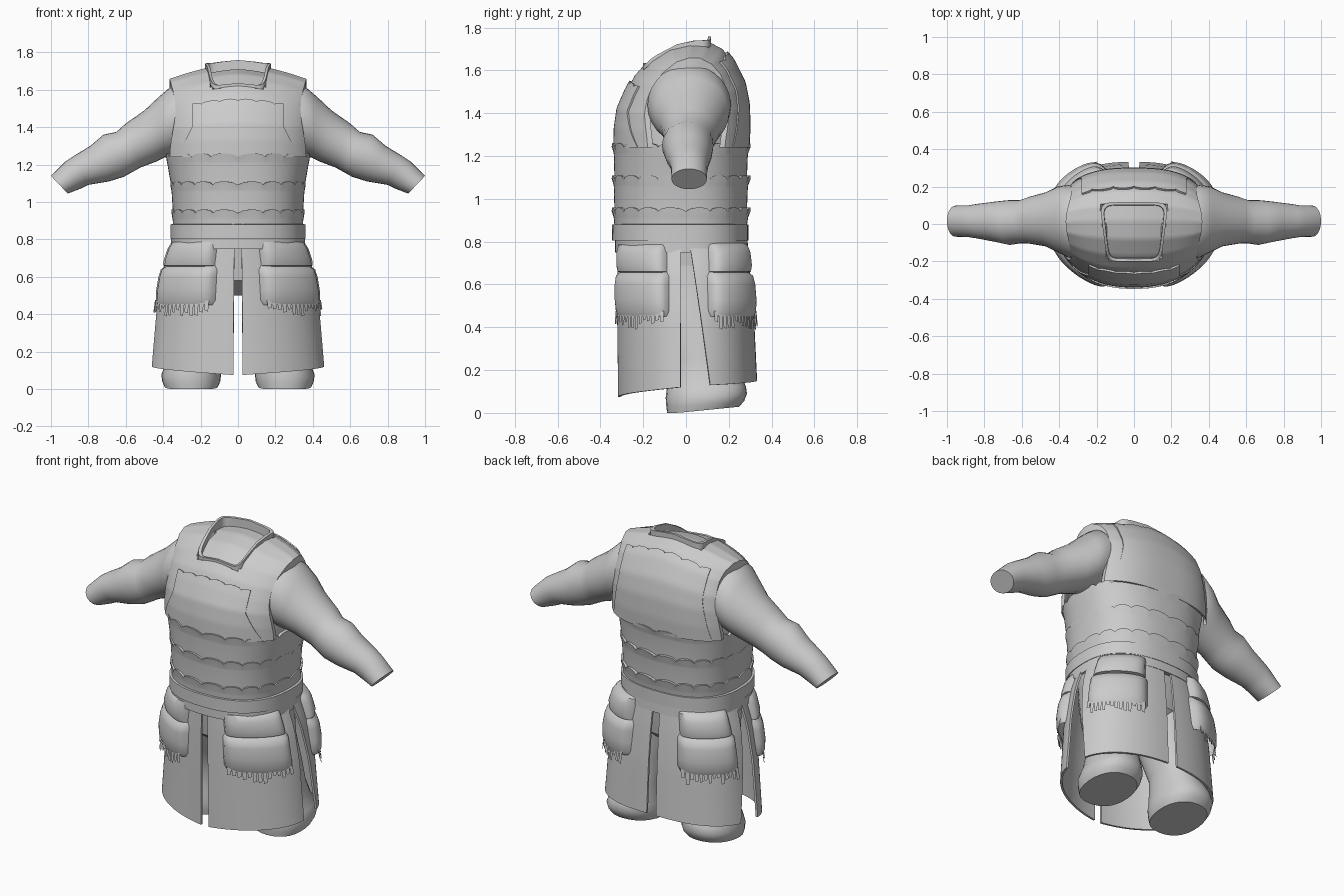
import bpy, bmesh, random
from math import sin, cos, pi, radians

random.seed(4)
cube = bpy.data.objects.get("Cube")
if cube:
    bpy.data.objects.remove(cube)

grey = bpy.data.materials.new("plain_grey")
grey.use_nodes = True
COLOUR = (0.6, 0.6, 0.6, 1)
grey.diffuse_color = COLOUR
grey.node_tree.nodes["Principled BSDF"].inputs["Base Color"].default_value = COLOUR


# ---- helpers ----
def skin(name, rows, closed=False, caps=False, thick=0, angle=35):
    """Join rows of points into a surface."""
    bm = bmesh.new()
    vs = [[bm.verts.new(p) for p in row] for row in rows]
    n = len(rows[0])
    for a, b in zip(vs, vs[1:]):
        for i in range(n if closed else n - 1):
            j = (i + 1) % n
            bm.faces.new((a[i], a[j], b[j], b[i]))
    if caps:
        bm.faces.new(vs[0][::-1])
        bm.faces.new(vs[-1])
    bmesh.ops.recalc_face_normals(bm, faces=bm.faces)
    if thick:
        bmesh.ops.solidify(bm, geom=bm.faces[:], thickness=thick)
        bmesh.ops.recalc_face_normals(bm, faces=bm.faces)
    return finish(name, bm, angle)


def finish(name, bm, angle=35):
    me = bpy.data.meshes.new(name)
    bm.to_mesh(me)
    bm.free()
    me.materials.append(grey)
    ob = bpy.data.objects.new(name, me)
    bpy.context.collection.objects.link(ob)
    bpy.ops.object.select_all(action='DESELECT')
    ob.select_set(True)
    bpy.context.view_layer.objects.active = ob
    bpy.ops.object.shade_smooth_by_angle(angle=radians(angle))
    return ob


def power(v, e):
    return abs(v) ** e * (1 if v >= 0 else -1)


def oval(a, rx, front, back, n=2.4):
    """Point on a squarish oval with its own front and back depth."""
    s = power(sin(a), 2 / n)
    return rx * power(cos(a), 2 / n), s * (back if s > 0 else front)


def lerp_list(pts, t):
    t = min(max(t, 0), 1) * (len(pts) - 1)
    i = min(int(t), len(pts) - 2)
    return [p + (q - p) * (t - i) for p, q in zip(pts[i], pts[i + 1])]


def tube(rings, count=64, scallop=()):
    """Stack of body rings: z, half width, front, back."""
    rows = []
    for k, (z, rx, f, b) in enumerate(rings):
        row = []
        for i in range(count):
            a = 2 * pi * i / count
            dz = 0.018 * abs(sin(a * 10)) ** 0.5 - 0.008 if k in scallop else 0
            row.append((*oval(a, rx, f, b), z + dz))
        rows.append(row)
    return rows


# ---- torso, belt and waist bands ----
skin("undershirt", tube([(.5, .18, .14, .14), (.58, .29, .24, .22), (.78, .31, .27, .25),
     (1.2, .33, .29, .26), (1.4, .33, .27, .25), (1.56, .30, .2, .21)]), True, True)
skin("hip_band", tube([(.755, .34, .3, .26), (.75, .358, .331, .291), (.82, .358, .331, .287)]), True)
skin("belt", tube([(.81, .33, .3, .26), (.805, .362, .345, .291), (.88, .362, .346, .291),
     (.885, .33, .3, .26)]), True)
for k, (z0, z1, w0, w1) in enumerate([(.87, .95, .348, .356), (.93, 1.1, .347, .362),
                                      (1.08, 1.25, .356, .385)]):
    skin(f"waist_band_{k + 1}", tube([(z0, w0, .334, .284), (z1 - .045, w1 - .007, .337, .289),
         (z1 - .035, w1 - .005, .338, .291), (z1, w1, .347, .302), (z1, w1 - .02, .325, .28),
         (z1 - .04, w1 - .025, .32, .275)], 160, (3, 4)), True)

# ---- upper vest: an arch over the shoulders, swept sideways ----
ARCH = [(-.33, 1.24), (-.328, 1.33), (-.315, 1.42), (-.28, 1.5), (-.24, 1.575), (-.17, 1.655),
        (-.08, 1.715), (.02, 1.74), (.1, 1.737), (.17, 1.70), (.22, 1.64), (.27, 1.54),
        (.29, 1.44), (.293, 1.33), (.288, 1.24)]


def narrowing(x, y):
    n = 2.2 if y < 0 else 2.6
    return (1 - abs(x / .42) ** n) ** (1 / n)


def drop(x):
    return 1 - .16 * abs(x / .36) ** 1.6


def vest_point(x, u, grow=1.0):
    y, z = lerp_list(ARCH, u)
    return x, y * narrowing(x, y) * grow, 1.24 + (z - 1.24) * drop(x) * grow


def vest_top(x, y):
    t = y / narrowing(x, y)
    for (y0, z0), (y1, z1) in zip(ARCH, ARCH[1:]):
        if y0 <= t <= y1 and y1 > y0:
            return 1.24 + (z0 + (z1 - z0) * (t - y0) / (y1 - y0) - 1.24) * drop(x)
    return 1.6


def collar_half(y):
    return .142 + .035 * (y + .19) / .29


rows = []
NV, NU = 84, 60
for j in range(NV + 1):
    u = j / NV
    reach = .365 - .03 * sin(2 * pi * u) ** 2
    row = []
    for i in range(NU + 1):
        x = reach * (2 * i / NU - 1)
        x, y, z = vest_point(x, u)
        if -.19 < y < .107 and abs(x) < collar_half(y) - .006 and z > 1.5:
            z -= .03
        row.append((x, y, z))
    # folded armhole rims
    rim = [vest_point(s * reach, u, .86) for s in (-1, 1)]
    rows.append([rim[0]] + row + [rim[1]])
skin("vest", rows)

# ---- collar frame ----
outline = []
for i in range(48):
    cx, cy = oval(2 * pi * i / 48, 1, 1, 1, 7)
    y = -.042 + cy * .154
    outline.append((cx * collar_half(y), y))
rows = []
for scale, lift in [(1.03, -.02), (1.03, .022), (.935, .022), (.92, -.045)]:
    rows.append([(x * scale, -.042 + (y + .042) * scale, vest_top(x, y) + lift + .06 * y)
                 for x, y in outline])
skin("collar", rows, True)

# ---- chest and back plates lying on the vest ----
for name, start, end, top in [("chest_plate", 0, .257, .243), ("back_plate", 1, .668, .28)]:
    rows = []
    for j in range(25):
        h = j / 24
        half = top + (.33 - top) * max(0, 1 - h / .55)
        row = []
        for i in range(61):
            v = i / 30 - 1
            u = start + (end - start) * h
            if j == 24:
                u += (end - start) * .045 * (abs(sin(v * pi * 2.5)) ** .5 - 1)
            row.append(vest_point(v * half, u, 1.03))
        rows.append(row)
    skin(name, rows, thick=.012)

# ---- sleeves: upper edge x, z, lower edge x, z, middle y, half depth ----
SLEEVE = [(.27, 1.63, .29, 1.27, .01, .18), (.35, 1.625, .35, 1.25, .015, .195),
          (.42, 1.565, .40, 1.235, .025, .175), (.5, 1.49, .44, 1.215, .025, .145),
          (.6, 1.42, .52, 1.185, .02, .125), (.65, 1.375, .565, 1.16, .012, .116),
          (.72, 1.36, .61, 1.135, .008, .12), (.79, 1.3, .69, 1.11, .012, .108),
          (.88, 1.245, .8, 1.092, .015, .092), (.925, 1.215, .845, 1.07, .015, .085),
          (1.0, 1.14, .91, 1.045, .015, .083)]
# ---- trouser legs: z, middle x, middle y, half width, half depth ----
LEG = [(0, .25, .08, .143, .168), (.03, .25, .09, .155, .182), (.07, .25, .095, .16, .19),
       (.11, .245, .095, .15, .185), (.16, .235, .09, .138, .172), (.25, .225, .08, .13, .15),
       (.4, .2, .05, .145, .16), (.52, .165, .02, .15, .2), (.7, .15, 0, .15, .23)]
# ---- skirt rings from hem to waist: z, half width, front, back ----
SKIRT = [(.10, .465, .318, .335), (.45, .435, .322, .318), (.65, .4, .322, .3), (.79, .35, .32, .282)]


def skirt_point(a, z, out=0):
    _, rx, f, b = lerp_list(SKIRT, 0)
    for lo, hi in zip(SKIRT, SKIRT[1:]):
        if z >= lo[0]:
            _, rx, f, b = lerp_list([lo, hi], (z - lo[0]) / (hi[0] - lo[0]))
    # rounder in front than behind
    return (*oval(a, rx + out, f + out, b + out, 1.9 if a < 0 else 2.4), z)


FLAPS = [("pouch_top", [(.655, .012), (.66, .036), (.69, .046), (.75, .046), (.785, .034), (.795, 0)]),
         ("pouch_body", [(.45, .03), (.475, .042), (.53, .05), (.6, .05), (.64, .042), (.662, .01)])]

for side, sx in (("left", 1), ("right", -1)):
    rows = []
    for tx, tz, bx, bz, my, dy in SLEEVE:
        row = []
        for i in range(28):
            c, s = cos(2 * pi * i / 28), sin(2 * pi * i / 28)
            row.append((sx * ((tx + bx) / 2 + (tx - bx) / 2 * c), my + dy * s,
                        (tz + bz) / 2 + (tz - bz) / 2 * c))
        rows.append(row)
    skin(side + "_sleeve", rows, True, True, angle=50)

    rows = []
    for z, mx, my, rx, ry in LEG:
        row = []
        for i in range(28):
            x, y = oval(2 * pi * i / 28, rx, ry, ry, 2.2)
            tilt = .1 * max(0, y + .12) * max(0, 1 - z / .2)
            row.append((sx * (mx + x), my + y, z + tilt))
        rows.append(row)
    skin(side + "_leg", rows, True, True)

    for end, sy in (("front", -1), ("back", 1)):
        # skirt panel, split at the middle and at the side
        rows = []
        for j in range(13):
            h = j / 12
            side_edge = radians(5.4) if sy < 0 else radians(16 - 14 * h)
            middle_edge = radians(86.5 if sy < 0 else 87.8)
            row = []
            for i in range(25):
                t = i / 24
                a = side_edge + (middle_edge - side_edge) * t
                hem = .12 - .045 * t if sy < 0 else .13 + .02 * t
                x, y, z = skirt_point(a * sy, hem + (.79 - hem) * h)
                row.append((sx * x, y, z))
            rows.append(row)
        skin(f"{end}_{side}_skirt_panel", rows, thick=.012)

        # puffed pouch flaps wrapped round the corner
        for part, profile in FLAPS:
            spread = 27 if part == "pouch_top" else 29
            rows = []
            for k, (z, out) in enumerate(profile):
                row = []
                for i in range(25):
                    s = i / 12 - 1
                    trim = 1 if 0 < k < len(profile) - 1 else .93
                    a = radians(44 + spread * trim * s)
                    puff = out * (1 - abs(s) ** 8) - .004 * (abs(s) == 1)
                    x, y, z2 = skirt_point(a * sy, z, puff)
                    row.append((sx * x, y, z2))
                rows.append(row)
            skin(f"{end}_{side}_{part}", rows, angle=50)

        # torn fringe under the pouch
        bm = bmesh.new()
        for i in range(14):
            a0 = 18 + i * 3.7
            length = random.uniform(.02, .07)
            corners = [(a0, .475, .032), (a0 + 3.2, .475, .032),
                       (a0 + 2.9, .455 - length, .034), (a0 + .3, .46 - length, .034)]
            vs = []
            for a, z, out in corners:
                x, y, z = skirt_point(radians(a) * sy, z, out)
                vs.append(bm.verts.new((sx * x, y, z)))
            bm.faces.new(vs)
        bmesh.ops.solidify(bm, geom=bm.faces[:], thickness=.008)
        bmesh.ops.recalc_face_normals(bm, faces=bm.faces)
        finish(f"{end}_{side}_fringe", bm)
